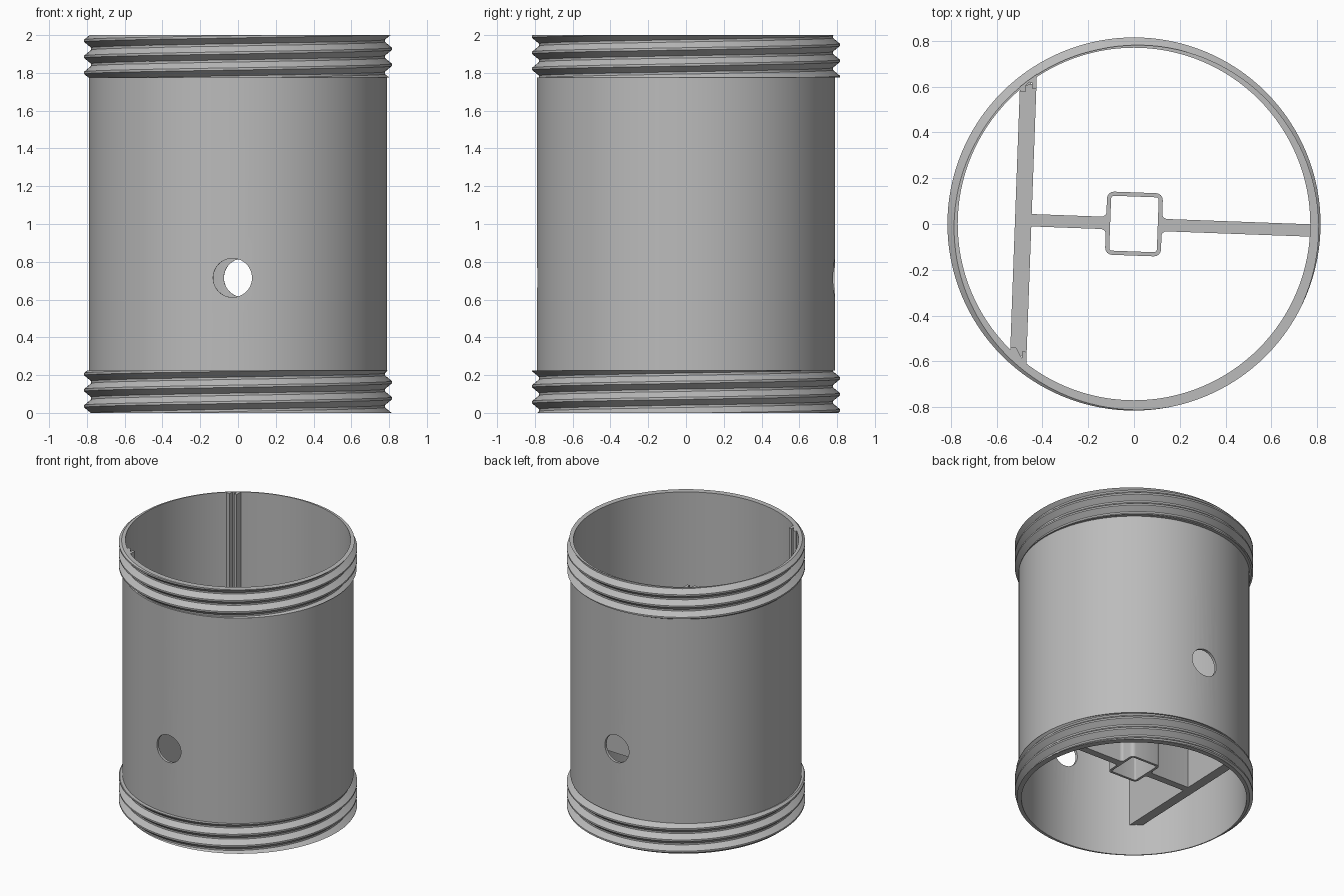
import bpy, bmesh, math
from mathutils import Matrix, Vector

if "Cube" in bpy.data.objects:
    bpy.data.objects.remove(bpy.data.objects["Cube"])

SEG = 128
TILT = Matrix.Rotation(math.radians(-2.1), 4, 'Z')
R_IN, R_OUT = 0.77, 0.79
FLOOR, DIVIDER_TOP = 0.235, 0.6

grey = bpy.data.materials.new("plain grey")
grey.diffuse_color = (0.5, 0.5, 0.5, 1)
grey.use_nodes = True
grey.node_tree.nodes["Principled BSDF"].inputs["Base Color"].default_value = grey.diffuse_color


def finish(name, bm, smooth=True):
    bmesh.ops.remove_doubles(bm, verts=bm.verts, dist=1e-5)
    bmesh.ops.recalc_face_normals(bm, faces=bm.faces)
    me = bpy.data.meshes.new(name)
    bm.to_mesh(me)
    bm.free()
    ob = bpy.data.objects.new(name, me)
    bpy.context.collection.objects.link(ob)
    me.materials.append(grey)
    if smooth:
        bpy.ops.object.select_all(action='DESELECT')
        ob.select_set(True)
        bpy.context.view_layer.objects.active = ob
        bpy.ops.object.shade_smooth_by_angle(angle=math.radians(25))
    return ob


def loft(bm, rows):
    """Skin a closed loop of rows, each a list of points around the axis."""
    grid = [[bm.verts.new(p) for p in row] for row in rows]
    for a, b in zip(grid, grid[1:] + grid[:1]):
        for i in range(len(a) - 1):
            bm.faces.new((a[i], a[i + 1], b[i + 1], b[i]))
    bmesh.ops.dissolve_degenerate(bm, dist=1e-5, edges=bm.edges)


def ring(r, z):
    return [(r * math.cos(t), r * math.sin(t), z)
            for t in (2 * math.pi * i / SEG for i in range(SEG + 1))]


def prism(name, outlines, z0, z1):
    """Extrude outlines given in the tilted divider frame."""
    bm = bmesh.new()
    for pts in outlines:
        lo = [bm.verts.new(TILT @ Vector((x, y, z0))) for x, y in pts]
        face = bm.faces.new(lo)
        new = bmesh.ops.extrude_face_region(bm, geom=[face])
        verts = [v for v in new['geom'] if isinstance(v, bmesh.types.BMVert)]
        bmesh.ops.translate(bm, verts=verts, vec=(0, 0, z1 - z0))
    return finish(name, bm)


def rounded_rect(hx, hy, r, n=5):
    pts = []
    for q, (sx, sy) in enumerate([(1, 1), (-1, 1), (-1, -1), (1, -1)]):
        for i in range(n):
            a = math.pi / 2 * (q + i / (n - 1))
            pts.append((sx * (hx - r) + r * math.cos(a),
                        sy * (hy - r) + r * math.sin(a)))
    return pts


# Tube body with a pair of opposite round holes
bm = bmesh.new()
loft(bm, [ring(R_OUT, 0.225), ring(R_OUT, 1.775),
          ring(R_IN, 1.775), ring(R_IN, 0.225)])
body = finish("tube_body", bm, smooth=False)
bm = bmesh.new()
bmesh.ops.create_cone(bm, cap_ends=True, segments=48, radius1=0.103,
                      radius2=0.103, depth=2,
                      matrix=Matrix.Translation((0, 0, 0.715)) @ TILT
                      @ Matrix.Rotation(math.pi / 2, 4, 'X'))
cutter = finish("hole_cutter", bm, smooth=False)
cutter.hide_render = True
cutter.hide_viewport = True
mod = body.modifiers.new("holes", 'BOOLEAN')
mod.object = cutter
mod.solver = 'EXACT'
bpy.context.view_layer.objects.active = body
bpy.ops.object.select_all(action='DESELECT')
body.select_set(True)
bpy.ops.object.modifier_apply(modifier=mod.name)
bpy.ops.object.shade_smooth_by_angle(angle=math.radians(25))

# Screw threads on both ends
PITCH = 0.085
PROFILE = [(-0.07, 0.815), (0.07, 0.815), (0.43, 0.778), (0.57, 0.778),
           (0.93, 0.815)]


def thread_radius(f):
    f = (f + 0.07) % 1 - 0.07
    for (f0, r0), (f1, r1) in zip(PROFILE, PROFILE[1:]):
        if f <= f1:
            return r0 + (r1 - r0) * (f - f0) / (f1 - f0)
    return PROFILE[-1][1]


def thread(name, z0, z1, crest):
    rows = []
    for turn in range(-5, 6):
        for f, _ in PROFILE[:-1]:
            row = []
            for i in range(SEG + 1):
                t = 2 * math.pi * i / SEG
                base = crest + PITCH * (t - math.pi) / (2 * math.pi)
                z = min(max(base + PITCH * (turn + f), z0), z1)
                r = thread_radius((z - base) / PITCH)
                row.append((r * math.cos(t), r * math.sin(t), z))
            rows.append(row)
    bm = bmesh.new()
    loft(bm, rows + [ring(R_IN, z1), ring(R_IN, z0)])
    finish(name, bm)


thread("lower_thread", 0, 0.225, 0.205)
thread("upper_thread", 1.775, 2, 1.80)

# Slotted rails running up the inside of the wall
U0, U1 = -0.52, -0.448
S0, S1 = -0.495, -0.468


def wall(u):
    return math.sqrt(0.78 ** 2 - u * u)


rail = [(U0, wall(U0)), (U0, 0.558), (S0, 0.558), (S0, 0.602),
        (S1, 0.602), (S1, 0.575), (U1, 0.575), (U1, wall(U1))]
prism("slotted_rails", [rail, [(x, -y) for x, y in rail]], FLOOR, 2.0)

# Divider across the tube, filling the rail slots at the bottom
prism("cross_divider", [[(U0, -0.58), (U1, -0.602), (U1, 0.602), (U0, 0.58)]],
      FLOOR, DIVIDER_TOP)

# Webs joining the centre socket to the divider and the wall, flared at the socket
H = 0.027


def web(x_far, x_near, side):
    pts = [(x_far, H)]
    for i in range(5):
        a = math.pi / 2 * i / 4
        pts.append((x_near + side * 0.025 * (1 - math.sin(a)),
                    H + 0.025 * (1 - math.cos(a))))
    pts[1:] = [(x_near + side * 0.025, H)] + [
        (x_near + side * 0.025 * (1 - math.sin(math.pi / 8 * i)),
         H + 0.025 * (1 - math.cos(math.pi / 8 * i))) for i in range(1, 5)]
    return pts + [(x, -y) for x, y in reversed(pts)]


prism("support_webs", [web(0.775, 0.12, 1), web(-0.46, -0.12, -1)],
      FLOOR, DIVIDER_TOP)

# Hollow square socket in the centre
bm = bmesh.new()
outer, inner = rounded_rect(0.122, 0.138, 0.03), rounded_rect(0.104, 0.12, 0.012)
loft(bm, [[TILT @ Vector((x, y, z)) for x, y in pts + pts[:1]]
          for pts, z in ((outer, FLOOR), (outer, DIVIDER_TOP),
                         (inner, DIVIDER_TOP), (inner, FLOOR))])
finish("square_socket", bm)
